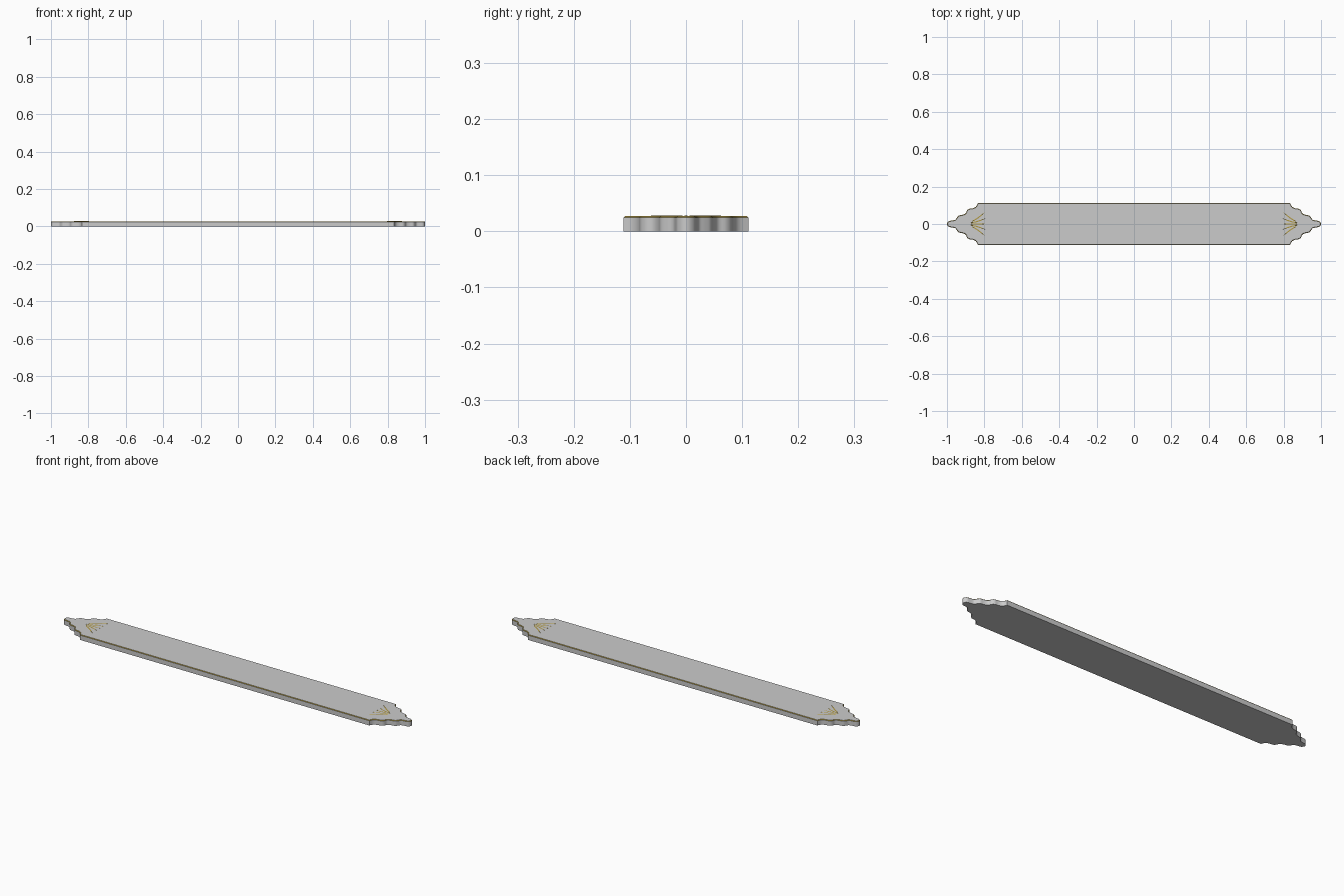
import bpy, bmesh
from mathutils import Vector
from mathutils.geometry import interpolate_bezier

if "Cube" in bpy.data.objects:
    bpy.data.objects.remove(bpy.data.objects["Cube"])

H, BEV = 0.0275, 0.003

gold = bpy.data.materials.new("gold")
gold.diffuse_color = (0.45, 0.33, 0.06, 1)
gold.use_nodes = True
gold.node_tree.nodes["Principled BSDF"].inputs["Base Color"].default_value = gold.diffuse_color


def make(name, bm, mat=None):
    bmesh.ops.recalc_face_normals(bm, faces=bm.faces)
    me = bpy.data.meshes.new(name)
    bm.to_mesh(me)
    bm.free()
    ob = bpy.data.objects.new(name, me)
    bpy.context.collection.objects.link(ob)
    if mat:
        me.materials.append(mat)
    bpy.context.view_layer.objects.active = ob
    ob.select_set(True)
    bpy.ops.object.shade_smooth_by_angle(angle=0.6)
    ob.select_set(False)
    return ob


def smooth_path(pts, n=5):
    # Catmull-Rom style curve through the points
    p = [Vector((x, y, 0)) for x, y in pts]
    p = [p[0]] + p + [p[-1]]
    out = []
    for i in range(1, len(p) - 2):
        a, b = p[i], p[i + 1]
        seg = interpolate_bezier(a, a + (b - p[i - 1]) / 6, b - (p[i + 2] - a) / 6, b, n)
        out += seg[:-1]
    return out + [p[-1]]


# Scalloped quarter outline, from the long side to the tip
quarter = smooth_path([(0.835, 0.111), (0.845, 0.093), (0.862, 0.084), (0.882, 0.081),
                       (0.893, 0.072), (0.900, 0.057), (0.917, 0.049), (0.937, 0.045),
                       (0.947, 0.034), (0.955, 0.023), (0.970, 0.019), (0.988, 0.016),
                       (0.997, 0.008), (1.0, 0.0)])
right = quarter + [Vector((v.x, -v.y, 0)) for v in reversed(quarter[:-1])]
outline = right + [Vector((-v.x, -v.y, 0)) for v in right]

# Outline moved inward for the chamfer
inner = []
for i, v in enumerate(outline):
    a = (v - outline[i - 1]).normalized()
    b = (outline[(i + 1) % len(outline)] - v).normalized()
    t = (a + b).normalized()
    inner.append(v + Vector((t.y, -t.x, 0)) * BEV)


def ring(bm, pts, z):
    return [bm.verts.new((p.x, p.y, z)) for p in pts]


def bridge(bm, r1, r2):
    n = len(r1)
    for i in range(n):
        j = (i + 1) % n
        bm.faces.new((r1[i], r1[j], r2[j], r2[i]))


# Board: walls and bottom
bm = bmesh.new()
lo, hi = ring(bm, outline, 0), ring(bm, outline, H - BEV)
bridge(bm, lo, hi)
bm.faces.new(lo)
top = ring(bm, inner, H)
bm.faces.new(top)
bridge(bm, hi, top)
board = make("board", bm)

# Gilded chamfer running round the top edge
board.data.materials.append(None)
board.data.materials.append(gold)
for f in board.data.polygons:
    if 0.1 < f.normal.z < 0.98:
        f.material_index = 1

# Fan of thin leaves near each end
leaves = [(0.0, 0.0, 0.0), (0.007, 0.013, 0.028), (0.013, 0.029, 0.062)]
for side, sx in (("right", 1), ("left", -1)):
    bm = bmesh.new()
    for k, (y0, y1, y2) in enumerate(leaves):
        for sy in ((1,) if k == 0 else (1, -1)):
            path = smooth_path([(0.876 - k * 0.004, y0), (0.84, y1), (0.797, y2)], 6)
            n = len(path) - 1
            rows = []
            for i, p in enumerate(path):
                t = (path[min(i + 1, n)] - path[max(i - 1, 0)]).normalized()
                u = i / n
                w = 0.0004 + 0.0034 * (4 * u * (1 - u)) ** 0.7
                nrm = Vector((-t.y, t.x, 0)) * w
                rows.append([bm.verts.new((sx * q.x, sy * q.y, z)) for q, z in
                             ((p - nrm, H - 0.0002), (p, H + 0.0008), (p + nrm, H - 0.0002))])
            for a, b in zip(rows, rows[1:]):
                for c in range(2):
                    f = bm.faces.new((a[c], a[c + 1], b[c + 1], b[c]))
                    f.normal_update()
                    if f.normal.z < 0:
                        f.normal_flip()
                bm.faces.new((a[0], b[0], b[2], a[2]))
            for r in (rows[0], rows[-1]):
                bm.faces.new(r)
    make(side + "_leaf_ornament", bm, gold)
